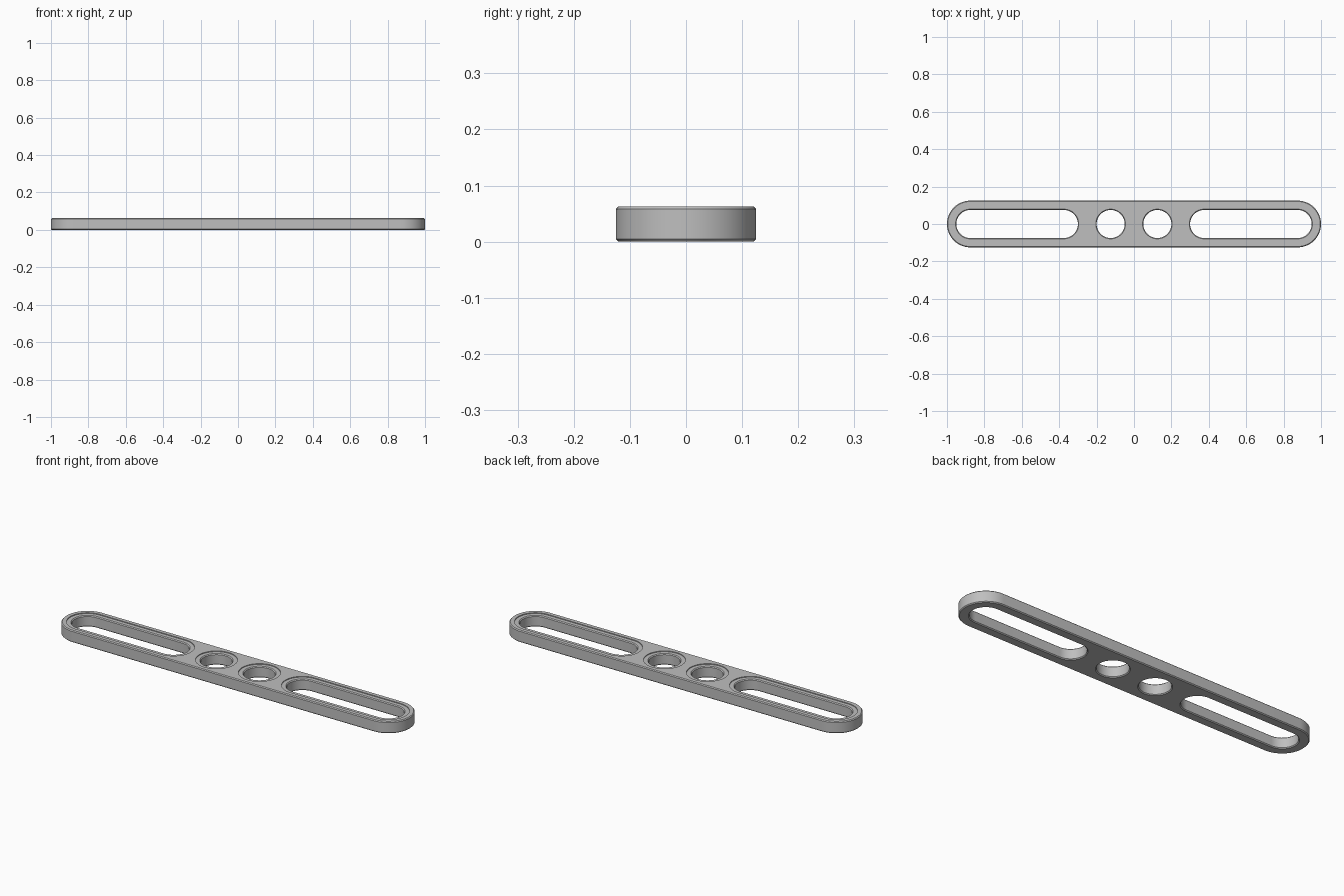
import bpy
import bmesh
import math

cube = bpy.data.objects.get("Cube")
if cube:
    bpy.data.objects.remove(cube, do_unlink=True)

HEIGHT = 0.0625
CHAMFER = 0.0045
RECESS = 0.004      # depth of the shallow ring around each opening
HALF_STEPS = 28     # segments per half circle


def capsule(x0, x1, radius, z):
    """Points of a slot outline, a circle when x0 equals x1."""
    points = []
    for centre, start in ((x1, -math.pi / 2), (x0, math.pi / 2)):
        for i in range(HALF_STEPS + 1):
            a = start + math.pi * i / HALF_STEPS
            points.append((centre + radius * math.cos(a), radius * math.sin(a), z))
    return points


def loft(bm, x0, x1, profile):
    """Wall through slot outlines given as (radius, height) pairs."""
    rings = [[bm.verts.new(p) for p in capsule(x0, x1, r, z)] for r, z in profile]
    for low, high in zip(rings, rings[1:]):
        for i in range(len(low)):
            j = (i + 1) % len(low)
            bm.faces.new((low[i], low[j], high[j], high[i]))


bm = bmesh.new()

# Outer wall with chamfered rims
loft(bm, -0.875, 0.875, [(0.125 - CHAMFER, 0), (0.125, CHAMFER),
                         (0.125, HEIGHT - CHAMFER), (0.125 - CHAMFER, HEIGHT)])

# Two slots and two round holes, each with a shallow recess on top
floor = HEIGHT - RECESS
opening = [(0.075 + CHAMFER, 0), (0.075, CHAMFER), (0.075, floor - CHAMFER),
           (0.075 + CHAMFER, floor), (0.1, floor), (0.1, HEIGHT)]
for x0, x1 in ((-0.875, -0.375), (-0.125, -0.125), (0.125, 0.125), (0.375, 0.875)):
    loft(bm, x0, x1, opening)
bmesh.ops.remove_doubles(bm, verts=bm.verts, dist=1e-5)

# Flat bottom and top faces around the openings
for level in (0, HEIGHT):
    rim = [e for e in bm.edges if e.is_boundary
           and all(abs(v.co.z - level) < 1e-5 for v in e.verts)]
    bmesh.ops.triangle_fill(bm, edges=rim, use_beauty=True)
bmesh.ops.recalc_face_normals(bm, faces=bm.faces)

mesh = bpy.data.meshes.new("slotted_bar")
bm.to_mesh(mesh)
bm.free()
bar = bpy.data.objects.new("slotted_bar", mesh)
bpy.context.collection.objects.link(bar)

# Plain grey material
grey = bpy.data.materials.new("plain_grey")
grey.use_nodes = True
colour = (0.52, 0.52, 0.52, 1)
grey.diffuse_color = colour
grey.node_tree.nodes["Principled BSDF"].inputs["Base Color"].default_value = colour
mesh.materials.append(grey)

# Smooth round walls, sharp chamfer edges
bpy.ops.object.select_all(action='DESELECT')
bar.select_set(True)
bpy.context.view_layer.objects.active = bar
bpy.ops.object.shade_smooth_by_angle(angle=math.radians(30))
